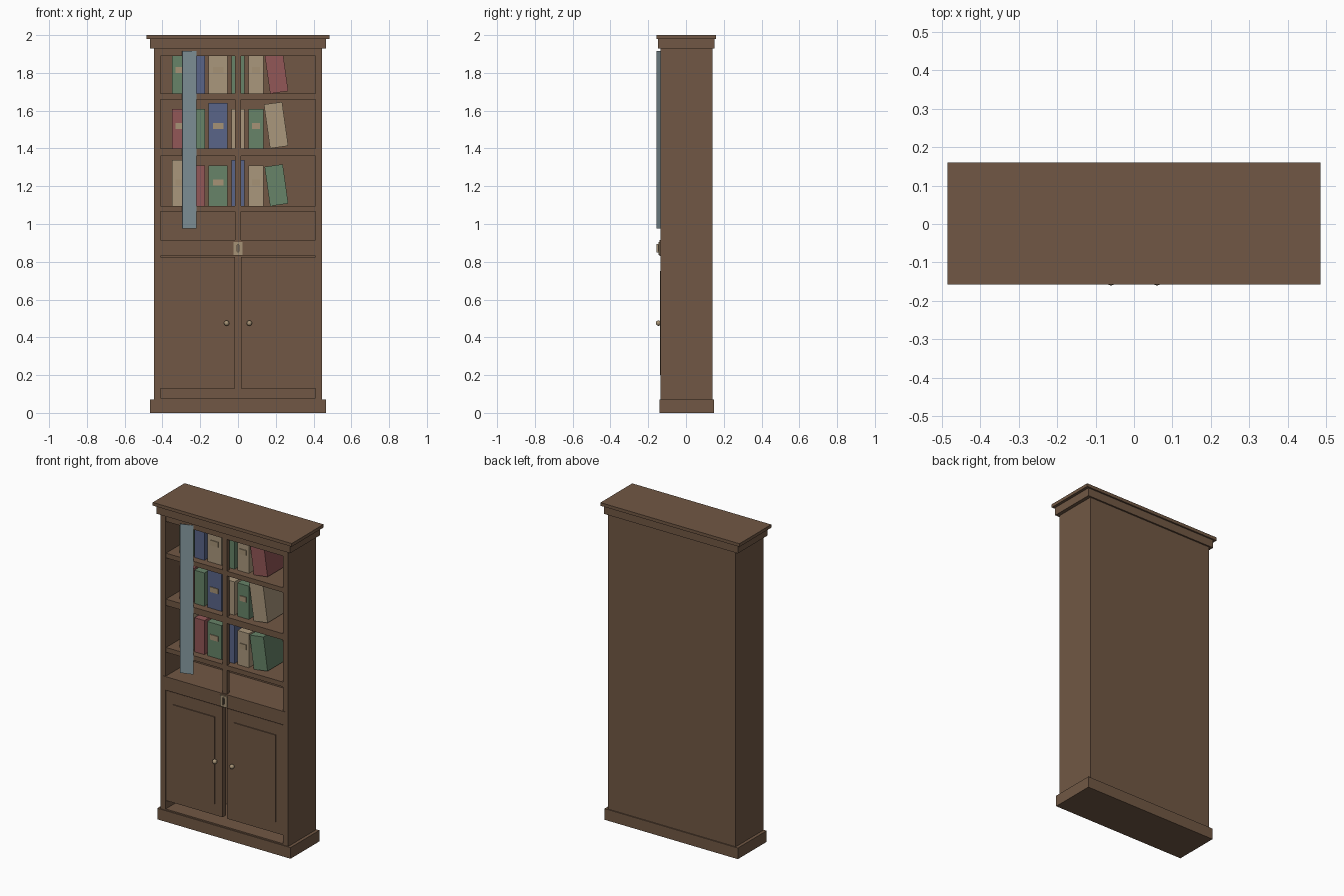
import bpy
from math import radians, sin, cos, atan2, hypot
from mathutils import Matrix, Vector

cube = bpy.data.objects.get("Cube")
if cube:
    bpy.data.objects.remove(cube, do_unlink=True)


def material(name, r, g, b):
    m = bpy.data.materials.new(name)
    m.use_nodes = True
    m.diffuse_color = (r, g, b, 1)
    m.node_tree.nodes["Principled BSDF"].inputs["Base Color"].default_value = (r, g, b, 1)
    return m


wood = material("brown wood", .165, .097, .058)
tan = material("tan", .40, .31, .20)
green = material("green", .135, .23, .14)
red = material("red", .29, .095, .095)
blue = material("blue", .10, .13, .25)
brass = material("brass", .38, .29, .18)
glass = material("pale glass", .24, .32, .35)
dark = material("dark metal", .06, .045, .035)


def box(name, x, y, z, mat, pivot=None, angle=0):
    """Box spanning the ranges x, y, z, optionally tilted about a point in the front plane."""
    corners = [Vector((a, b, c)) for a in x for b in y for c in z]
    if angle:
        p = Vector(pivot)
        rot = Matrix.Rotation(angle, 3, 'Y')
        corners = [rot @ (v - p) + p for v in corners]
    faces = [(0, 1, 3, 2), (4, 6, 7, 5), (0, 4, 5, 1), (2, 3, 7, 6), (0, 2, 6, 4), (1, 5, 7, 3)]
    me = bpy.data.meshes.new(name)
    me.from_pydata(corners, [], faces)
    me.materials.append(mat)
    ob = bpy.data.objects.new(name, me)
    bpy.context.collection.objects.link(ob)
    return ob


front, back = -.135, .14

# Plinth, cornice and carcass
box("plinth", (-.465, .465), (-.14, .147), (0, .07), wood)
box("cornice_frieze", (-.467, .467), (-.147, .15), (1.93, 1.98), wood)
box("cornice_cap", (-.485, .485), (-.157, .16), (1.98, 2), wood)
box("back_panel", (-.41, .41), (.12, back), (.07, 1.93), wood)
box("floor_board", (-.41, .41), (front, .12), (.07, .078), wood)
for side, s in (("left", 1), ("right", -1)):
    box(side + "_side", sorted((s * .41, s * .445)), (front, back), (.07, 1.93), wood)

# Shelves, rails and the central upright
for i, (lo, hi) in enumerate([(1.065, 1.095), (1.36, 1.40), (1.66, 1.69)]):
    box(f"shelf_{i + 1}", (-.41, .41), (-.131, .12), (lo, hi), wood)
box("top_rail", (-.41, .41), (-.131, -.10), (1.89, 1.92), wood)
box("top_board", (-.41, .41), (front, .12), (1.92, 1.93), wood)
box("middle_rail", (-.424, .424), (-.139, .12), (.83, .915), wood)
box("upper_upright", (-.015, .015), (-.133, -.105), (.915, 1.92), wood)

# Lower doors with raised panels and round knobs
for side, s in (("left", 1), ("right", -1)):
    box(side + "_door", sorted((s * .015, s * .41)), (-.132, -.10), (.13, .825), wood)
    box(side + "_door_panel", sorted((s * .068, s * .357)), (-.138, -.13), (.20, .75), wood)
    bpy.ops.mesh.primitive_uv_sphere_add(segments=16, ring_count=10, radius=.014,
                                         location=(s * .06, -.146, .475))
    knob = bpy.context.object
    knob.name = side + "_knob"
    knob.data.materials.append(brass)
    bpy.ops.object.shade_smooth_by_angle()

# Lock plate with keyhole and small pull
box("lock_plate", (-.024, .024), (-.146, -.138), (.835, .905), brass)
box("keyhole", (-.007, .007), (-.148, -.144), (.855, .89), dark)
box("key_bar", (-.003, .003), (-.155, -.145), (.85, .895), brass)

# Narrow angled glass pane
a, b = Vector((-.295, -.155, 0)), Vector((-.22, -.131, 0))
pane = box("glass_pane", (0, (b - a).length), (0, .003), (.975, 1.915), glass)
pane.location = a
pane.rotation_euler.z = atan2(b.y - a.y, b.x - a.x)

# Books: one row per shelf; upright ones first, then a leaning one at the end
spans = [(-.35, -.26), (-.245, -.175), (-.155, -.055), (-.035, .035), (.056, .135)]
rows = [
    (1.095, 1.22, [tan, red, green, blue, tan, green], [.245, .215, .215, .245, .215, .21]),
    (1.40, 1.52, [red, green, blue, tan, green, tan], [.21, .21, .24, .21, .21, .235]),
    (1.69, 1.815, [green, blue, tan, green, tan, red], [.21, .21, .21, .21, .21, .21]),
]
book_y = (-.085, .09)
for r, (base, label_z, colours, heights) in enumerate(rows):
    for i, (x0, x1) in enumerate(spans):
        box(f"book_{r + 1}_{i + 1}", (x0, x1), book_y, (base, base + heights[i]), colours[i])
        if i in (0, 2, 4):
            mid, half = (x0 + x1) / 2, (x1 - x0) * .28
            box(f"book_label_{r + 1}_{i + 1}", (mid - half, mid + half), (-.09, -.085),
                (label_z - .016, label_z + .016), brass)
    box(f"leaning_book_{r + 1}", (.17, .267), book_y, (base, base + heights[5]), colours[5],
        pivot=(.17, 0, base), angle=radians(-8))
